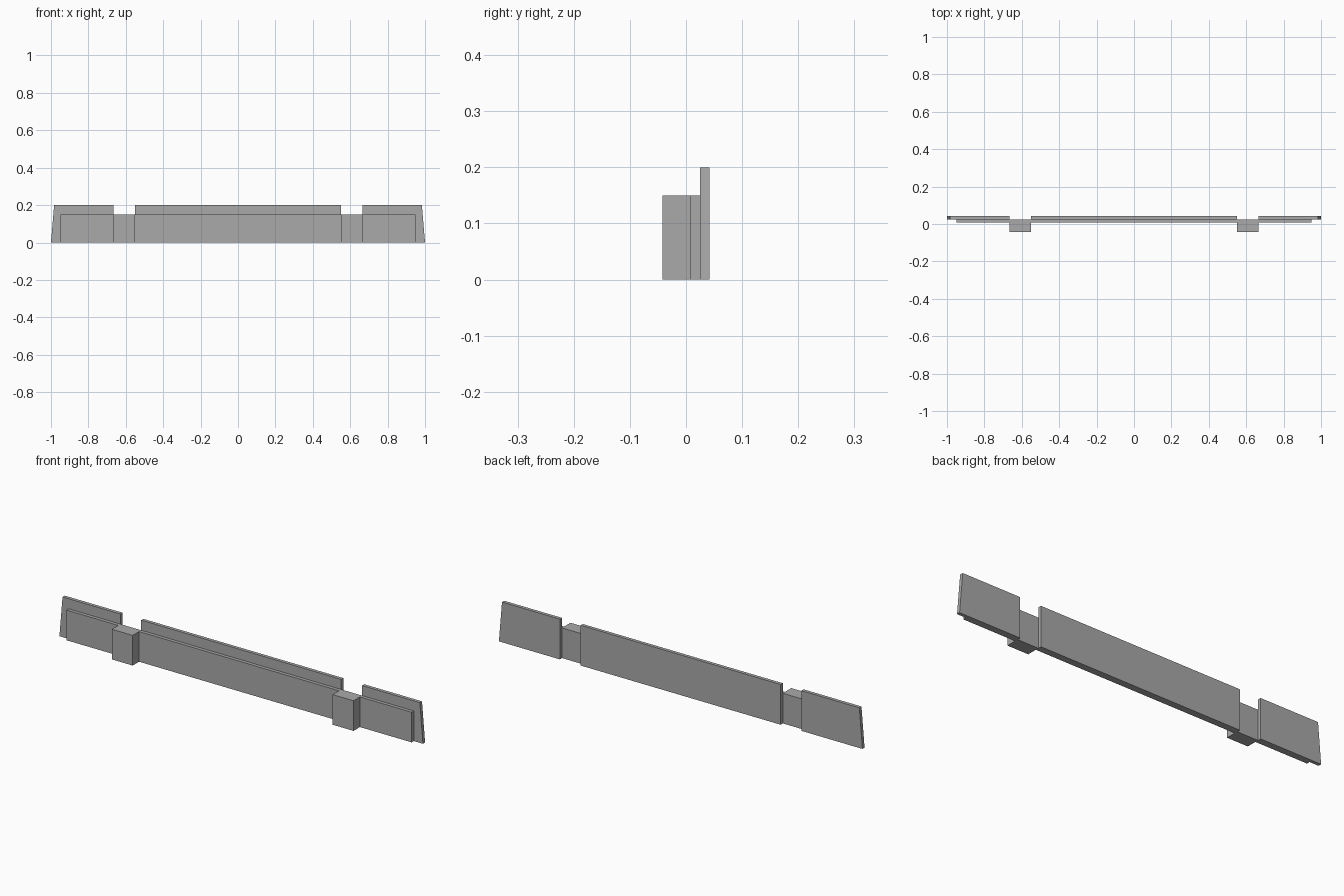
import bpy
import bmesh

cube = bpy.data.objects.get("Cube")
if cube:
    bpy.data.objects.remove(cube, do_unlink=True)

grey = bpy.data.materials.new("plain_grey")
grey.use_nodes = True
colour = (0.4, 0.4, 0.4, 1)
grey.diffuse_color = colour
grey.node_tree.nodes["Principled BSDF"].inputs["Base Color"].default_value = colour

BACK, MID, STRIP, FRONT = 0.042, 0.025, 0.008, -0.042
LOW, HIGH = 0.15, 0.2
GAP_IN, GAP_OUT = 0.55, 0.665


def slab(name, profile, y0, y1):
    """Extrude an x-z outline from y0 to y1."""
    bm = bmesh.new()
    face = bm.faces.new([bm.verts.new((x, y0, z)) for x, z in profile])
    new = bmesh.ops.extrude_face_region(bm, geom=[face])["geom"]
    verts = [v for v in new if isinstance(v, bmesh.types.BMVert)]
    bmesh.ops.translate(bm, verts=verts, vec=(0, y1 - y0, 0))
    bmesh.ops.recalc_face_normals(bm, faces=bm.faces)
    mesh = bpy.data.meshes.new(name)
    bm.to_mesh(mesh)
    bm.free()
    mesh.materials.append(grey)
    obj = bpy.data.objects.new(name, mesh)
    bpy.context.collection.objects.link(obj)


def rect(x0, x1, top):
    return [(x0, 0), (x1, 0), (x1, top), (x0, top)]


# Long central board and the lower strip in front of it
slab("centre_board", rect(-GAP_IN, GAP_IN, HIGH), MID, BACK)
slab("front_strip", rect(-0.95, 0.95, LOW), STRIP, MID)

# End boards with slanted outer edges, and the projecting blocks
for side, s in (("left", 1), ("right", -1)):
    end = [(GAP_OUT, 0), (1, 0), (0.983, HIGH), (GAP_OUT, HIGH)]
    slab(side + "_end_board", [(s * x, z) for x, z in end], MID, BACK)
    slab(side + "_block", rect(s * GAP_IN, s * GAP_OUT, LOW), FRONT, STRIP)
